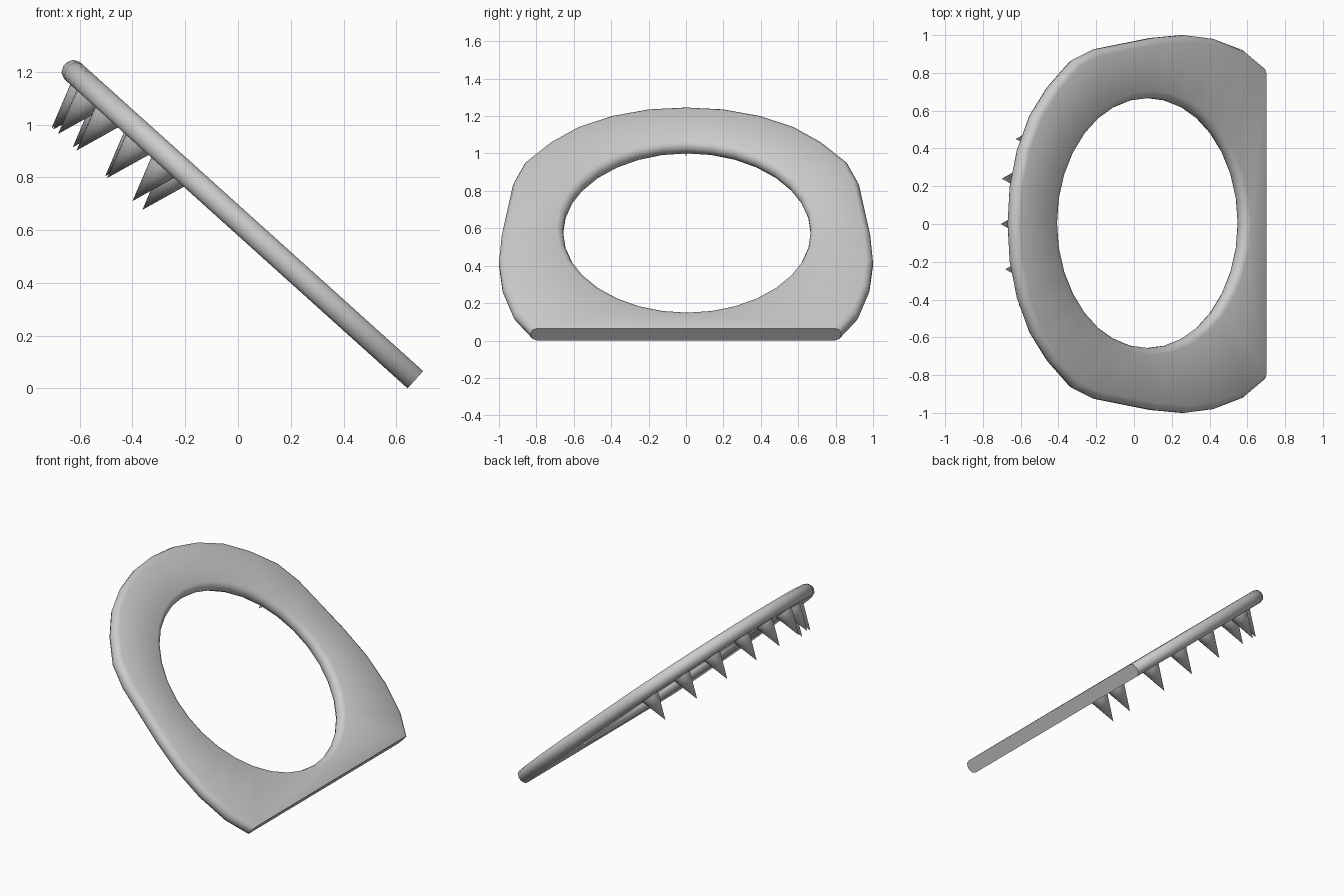
import bpy, bmesh, math
from mathutils import Matrix, Vector

if "Cube" in bpy.data.objects:
    bpy.data.objects.remove(bpy.data.objects["Cube"])

T = math.radians(42)
C, S = math.cos(T), math.sin(T)
THICK = 0.088
# Plate space (u up the slope, v sideways, n plate normal) to world space
PLATE = Matrix(((-C, 0, S, 0.643), (0, 1, 0, 0), (S, 0, C, 0), (0, 0, 0, 1)))


def finish(bm, name, angle):
    bm.transform(PLATE)
    bmesh.ops.recalc_face_normals(bm, faces=bm.faces)
    me = bpy.data.meshes.new(name)
    bm.to_mesh(me)
    bm.free()
    ob = bpy.data.objects.new(name, me)
    bpy.context.collection.objects.link(ob)
    bpy.ops.object.select_all(action='DESELECT')
    ob.select_set(True)
    bpy.context.view_layer.objects.active = ob
    bpy.ops.object.shade_smooth_by_angle(angle=math.radians(angle))
    return ob


# Rounded edge profile: (inset from wall, height)
EDGE = [(0.035, 0), (0.011, 0.011), (0, 0.034), (0, 0.054), (0.011, 0.077), (0.035, THICK)]

# Outer outline, one half, then mirrored
half = [(0, .83), (.14, .92), (.35, .98), (.56, 1.0), (.78, .985), (1.185, .925),
        (1.345, .865), (1.505, .73), (1.63, .58), (1.72, .395), (1.772, .2)]
outline = [Vector(p) for p in half + [(1.787, 0)] + [(u, -v) for u, v in reversed(half)]]
hole = [Vector((math.cos(i * math.tau / 32), math.sin(i * math.tau / 32))) for i in range(32)]


def outer_ring(inset):
    pts = []
    for i, p in enumerate(outline):
        if i in (0, len(outline) - 1):      # cut end stays flat
            pts.append(p - Vector((0, math.copysign(inset, p.y))))
        else:
            t = (outline[i + 1] - outline[i - 1]).normalized()
            pts.append(p + Vector((t.y, -t.x)) * inset)
    return pts


def hole_ring(inset):
    return [Vector((0.81, 0.005)) + d * (0.662 + inset) for d in hole]


# Tilted ring plate
bm = bmesh.new()
ends = [[], []]
for ring in (outer_ring, hole_ring):
    rows = [[bm.verts.new((p.x, p.y, n)) for p in ring(ins)] for ins, n in EDGE]
    for a, b in zip(rows, rows[1:]):
        for i in range(len(a)):
            j = (i + 1) % len(a)
            bm.faces.new((a[i], a[j], b[j], b[i]))
    for k, row in enumerate((rows[0], rows[-1])):
        ends[k] += [bm.edges.get((row[i - 1], row[i])) for i in range(len(row))]
for edges in ends:
    bmesh.ops.triangle_fill(bm, edges=edges, use_beauty=True)
finish(bm, "ring_plate", 50)

# Spikes under the upper rim (u, v)
spots = [(1.2, .74), (1.39, .6), (1.555, .45), (1.655, .24), (1.663, 0),
         (1.63, -.24), (1.536, -.43), (1.38, -.63), (1.25, -.68)]
for i, (u, v) in enumerate(spots):
    bm = bmesh.new()
    bmesh.ops.create_cone(bm, cap_ends=True, segments=20, radius1=0, radius2=0.065,
                          depth=0.19, matrix=Matrix.Translation((u, v, -0.075)))
    bmesh.ops.remove_doubles(bm, verts=bm.verts, dist=1e-5)
    finish(bm, f"spike_{i + 1}", 40)
